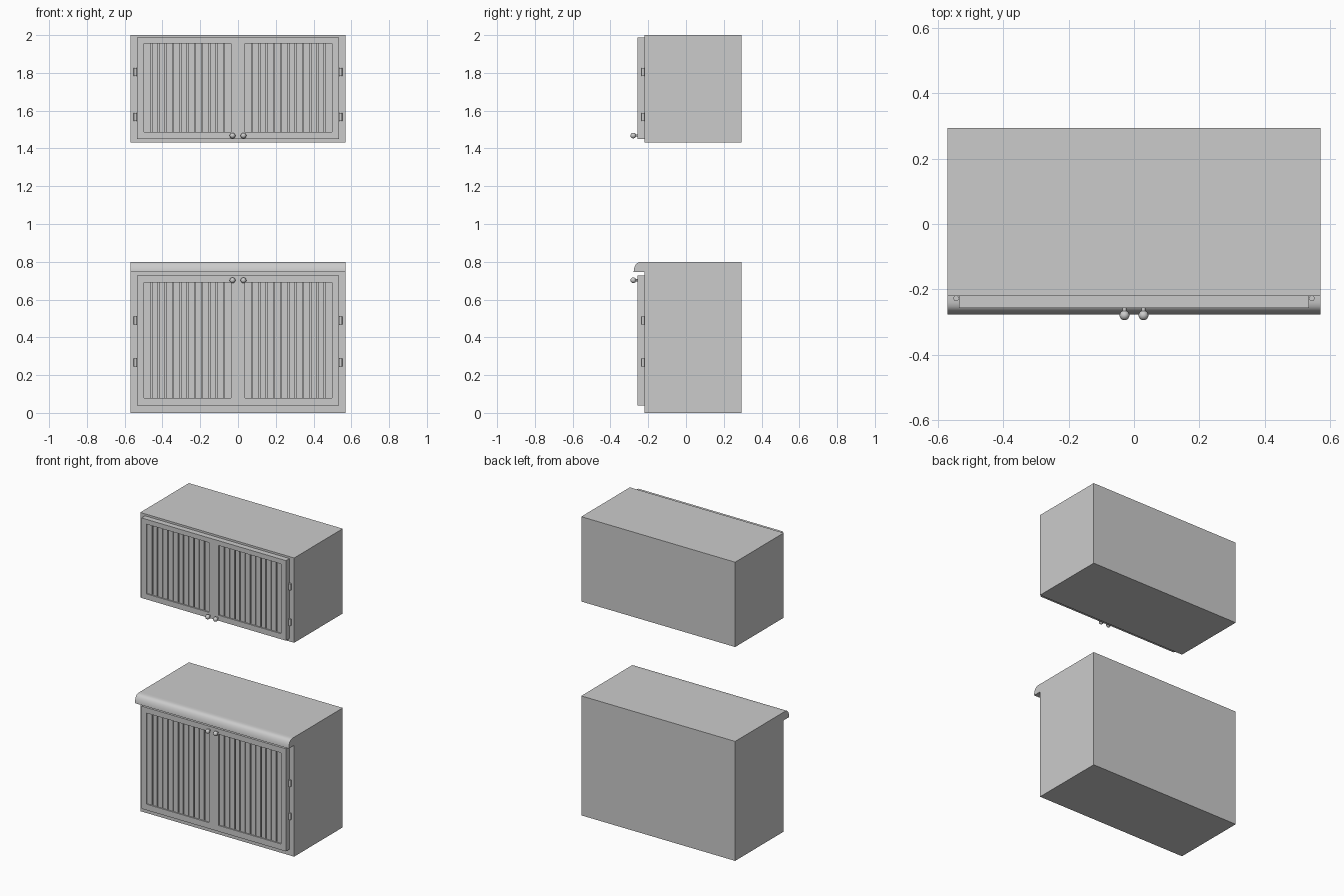
import bpy, bmesh, math

if "Cube" in bpy.data.objects:
    bpy.data.objects.remove(bpy.data.objects["Cube"])

def mesh_object(name, bm):
    bmesh.ops.recalc_face_normals(bm, faces=bm.faces)
    me = bpy.data.meshes.new(name)
    bm.to_mesh(me)
    bm.free()
    ob = bpy.data.objects.new(name, me)
    bpy.context.collection.objects.link(ob)
    return ob

def extrude_profile(name, pts, vec):
    bm = bmesh.new()
    face = bm.faces.new([bm.verts.new(p) for p in pts])
    geo = bmesh.ops.extrude_face_region(bm, geom=[face])["geom"]
    bmesh.ops.translate(bm, vec=vec, verts=[g for g in geo if isinstance(g, bmesh.types.BMVert)])
    return mesh_object(name, bm)

def box(name, x0, x1, y0, y1, z0, z1):
    return extrude_profile(name, [(x0, y0, z0), (x1, y0, z0), (x1, y1, z0), (x0, y1, z0)], (0, 0, z1 - z0))

def smooth(ob, angle=40):
    bpy.ops.object.select_all(action='DESELECT')
    ob.select_set(True)
    bpy.context.view_layer.objects.active = ob
    bpy.ops.object.shade_smooth_by_angle(angle=math.radians(angle))

def cylinder(name, r, depth, loc, rot=(0, 0, 0)):
    bpy.ops.mesh.primitive_cylinder_add(vertices=16, radius=r, depth=depth, location=loc, rotation=rot)
    ob = bpy.context.object
    ob.name = name
    smooth(ob)

W, FRONT, BACK, DOOR = 0.57, -0.22, 0.294, -0.257   # half width, body front/back, door face
SLATS, RECESS, GROOVE, GW = 12, 0.008, 0.008, 0.003

def doors(name, z0, z1, p0, p1):
    # door slab with two recessed, grooved panels
    slab = box(name, -0.535, 0.535, DOOR, FRONT, z0, z1)
    for x0, x1 in ((-0.498, -0.036), (0.036, 0.498)):
        yr = DOOR + RECESS
        pts = [(x0, DOOR - 0.02), (x0, yr)]
        for i in range(1, SLATS):
            x = x0 + (x1 - x0) * i / SLATS
            pts += [(x - GW, yr), (x - GW, yr + GROOVE), (x + GW, yr + GROOVE), (x + GW, yr)]
        pts += [(x1, yr), (x1, DOOR - 0.02)]
        cut = extrude_profile("panel_cutter", [(x, y, p0) for x, y in pts], (0, 0, p1 - p0))
        cut.hide_render = True
        mod = slab.modifiers.new("panel", 'BOOLEAN')
        mod.operation, mod.solver, mod.object = 'DIFFERENCE', 'EXACT', cut
        bpy.context.view_layer.objects.active = slab
        bpy.ops.object.modifier_apply(modifier=mod.name)
        bpy.data.objects.remove(cut)

def cabinet(name, z0, z1, door, panel, knob_z, hinge_z):
    box(name + "_body", -W, W, FRONT, BACK, z0, z1)
    doors(name + "_doors", *door, *panel)
    for s in (-1, 1):
        # knobs with stems
        bpy.ops.mesh.primitive_uv_sphere_add(segments=20, ring_count=12, radius=0.015,
                                             location=(s * 0.029, -0.279, knob_z))
        bpy.context.object.name = name + "_knob"
        smooth(bpy.context.object)
        cylinder(name + "_knob_stem", 0.006, 0.022, (s * 0.029, -0.262, knob_z), (math.pi / 2, 0, 0))
        # hinge barrels
        for z in hinge_z:
            cylinder(name + "_hinge", 0.0085, 0.042, (s * 0.5435, -0.227, z))

cabinet("lower_cabinet", 0, 0.80, (0.04, 0.727), (0.08, 0.69), 0.702, (0.488, 0.266))
cabinet("upper_cabinet", 1.432, 2.0, (1.451, 1.987), (1.488, 1.955), 1.468, (1.804, 1.566))

# rounded countertop lip along the front of the lower cabinet
lip = [(FRONT, 0.745), (-0.277, 0.745), (-0.276, 0.76), (-0.271, 0.775),
       (-0.266, 0.785), (-0.26, 0.792), (-0.252, 0.797), (-0.24, 0.80), (FRONT, 0.80)]
smooth(extrude_profile("countertop_lip", [(-W, y, z) for y, z in lip], (2 * W, 0, 0)))
